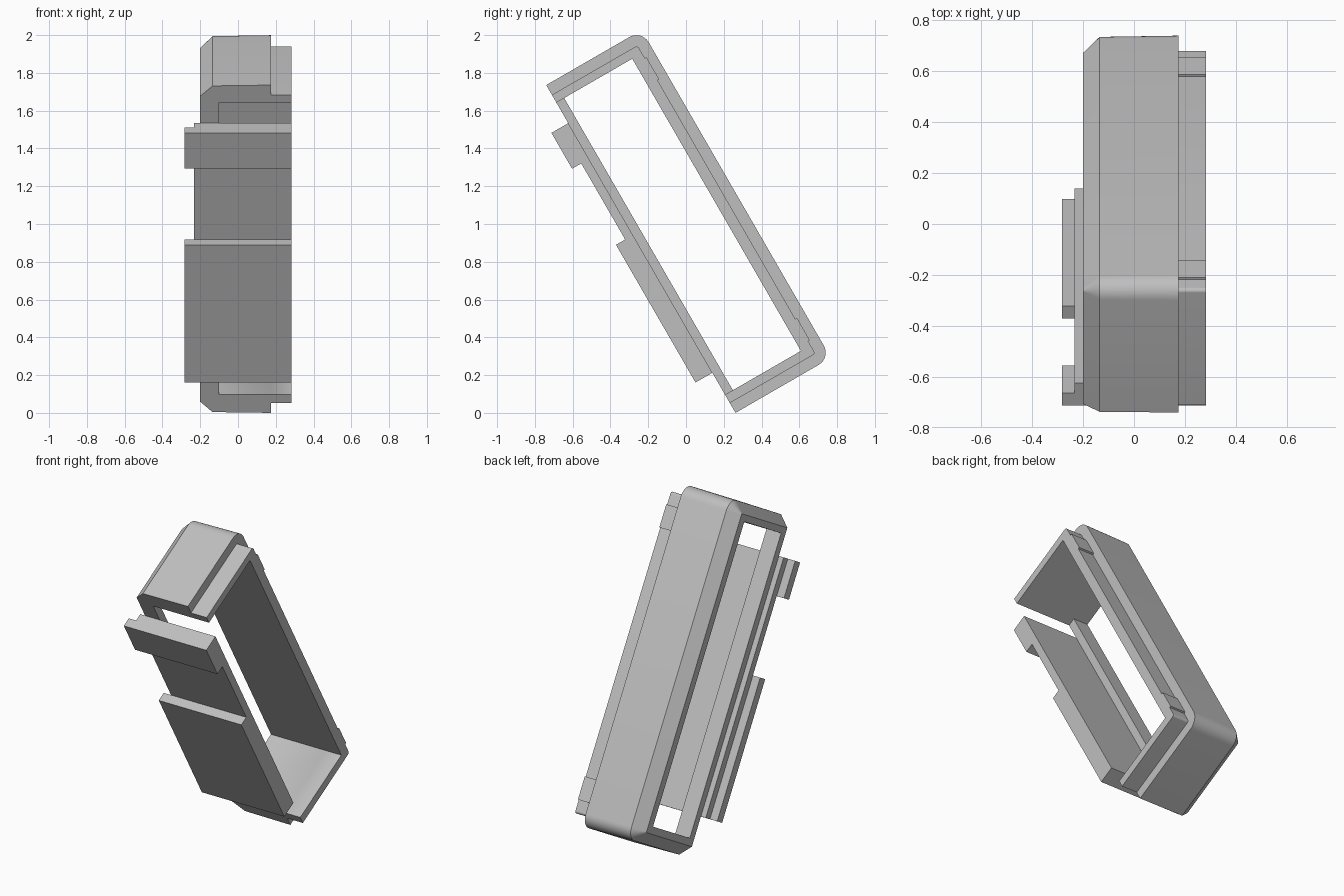
import bpy, bmesh
from math import sin, cos, radians
from mathutils import Vector

if "Cube" in bpy.data.objects:
    bpy.data.objects.remove(bpy.data.objects["Cube"], do_unlink=True)

# The case leans 30 degrees: s runs down its length, t runs towards its front
C, S = cos(radians(30)), sin(radians(30))
TOP, END = -1.873, 0.131
BACK, FRONT = -0.81, -0.227
RADIUS = 0.075

grey = bpy.data.materials.new("grey_plastic")
grey.use_nodes = True
colour = (0.52, 0.52, 0.52, 1)
grey.diffuse_color = colour
grey.node_tree.nodes["Principled BSDF"].inputs["Base Color"].default_value = colour


def place(x, s, t):
    return Vector((x, S * s - C * t, -C * s - S * t))


def loft(name, sections):
    """Join matching closed sections of (x, [(s, t), ...]) and cap the ends."""
    bm = bmesh.new()
    rings = [[bm.verts.new(place(x, s, t)) for s, t in pts] for x, pts in sections]
    for a, b in zip(rings, rings[1:]):
        for i in range(len(a)):
            j = (i + 1) % len(a)
            bm.faces.new((a[i], a[j], b[j], b[i]))
    bm.faces.new(rings[0])
    bm.faces.new(rings[-1])
    bmesh.ops.recalc_face_normals(bm, faces=bm.faces)
    mesh = bpy.data.meshes.new(name)
    bm.to_mesh(mesh)
    bm.free()
    mesh.materials.append(grey)
    obj = bpy.data.objects.new(name, mesh)
    bpy.context.collection.objects.link(obj)
    return obj


def box(name, x, s, t):
    rect = [(s[0], t[0]), (s[1], t[0]), (s[1], t[1]), (s[0], t[1])]
    return loft(name, [(x[0], rect), (x[1], rect)])


def u_section(inset, steps=8):
    """U-shaped wall, open to the front, with rounded outer back corners."""
    s0, s1, t0 = TOP + inset, END - inset, BACK + inset
    r = RADIUS - inset
    pts = [(s0, FRONT)]
    for i in range(steps + 1):
        a = radians(90 * i / steps)
        pts.append((s0 + r - r * cos(a), t0 + r - r * sin(a)))
    for i in range(steps + 1):
        a = radians(90 * i / steps)
        pts.append((s1 - r + r * sin(a), t0 + r - r * cos(a)))
    pts.append((s1, FRONT))
    # Square inner corners
    pts += [(0.02, FRONT), (0.02, -0.691), (-1.766, -0.691), (-1.766, FRONT)]
    return pts


# Case wall: chamfered side, slightly tapered shell, stepped lip
frame = loft("case_frame", [(x, u_section(inset)) for x, inset in (
    (-0.2, 0.068), (-0.135, 0.005), (0.175, 0), (0.175, 0.06), (0.282, 0.06))])
bpy.context.view_layer.objects.active = frame
frame.select_set(True)
bpy.ops.object.shade_smooth_by_angle(angle=radians(30))
frame.select_set(False)

# Narrow strip closing the frame across the front
box("front_strip", (-0.2, -0.1), (-1.768, 0.022), (-0.275, FRONT))

# Snap ridges on the lip, near both ends of the back
for name, s in (("upper_ridge", (-1.736, -1.6)), ("lower_ridge", (-0.142, -0.006))):
    box(name, (0.17, 0.282), s, (-0.76, -0.74))

# Front plate with its two raised blocks as one stepped outline
plate, raised = -0.18, -0.124
box("front_plate", (-0.233, 0.282), (-1.64, -0.114), (FRONT, plate))
for name, s in (("upper_block", (-1.64, -1.421)), ("lower_block", (-0.956, -0.114))):
    box(name, (-0.283, 0.282), s, (plate, raised))
